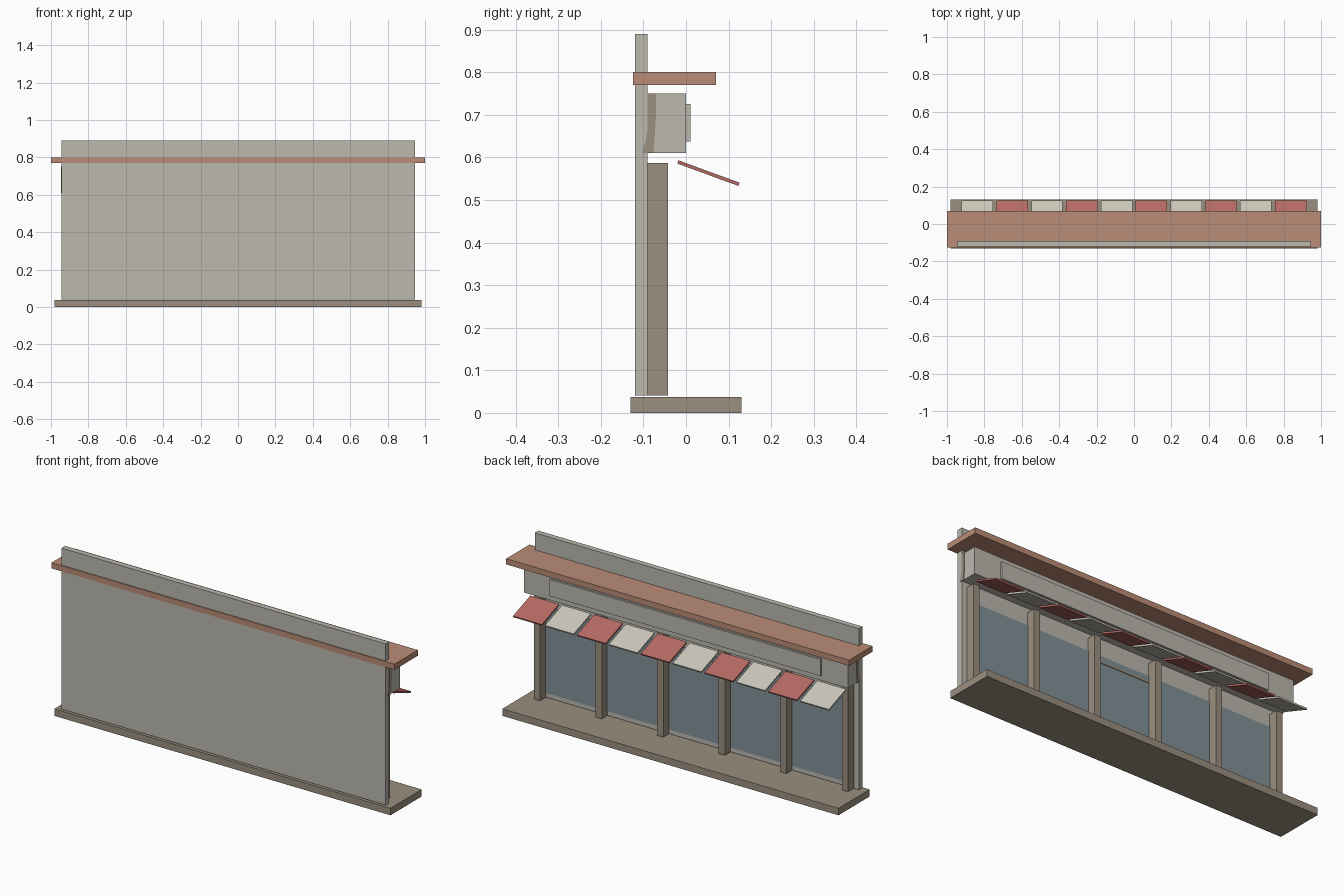
import bpy
import math

old = bpy.data.objects.get("Cube")
if old:
    bpy.data.objects.remove(old, do_unlink=True)


def material(name, rgb):
    """Flat material from an sRGB colour in 0-255."""
    linear = [((c / 255 + 0.055) / 1.055) ** 2.4 for c in rgb] + [1]
    mat = bpy.data.materials.new(name)
    mat.use_nodes = True
    mat.diffuse_color = linear
    mat.node_tree.nodes["Principled BSDF"].inputs["Base Color"].default_value = linear
    return mat


plaster = material("pale plaster", (188, 184, 175))
taupe = material("taupe stone", (155, 143, 127))
terracotta = material("terracotta", (186, 140, 118))
red = material("faded red", (182, 106, 100))
cream = material("cream", (203, 200, 186))
glass = material("blue grey glass", (130, 145, 153))


def box(name, x, y, z, mat):
    """Box given by its (min, max) range on each axis."""
    spans = (x, y, z)
    bpy.ops.mesh.primitive_cube_add(size=1, location=[(a + b) / 2 for a, b in spans])
    obj = bpy.context.object
    obj.name = name
    obj.scale = [b - a for a, b in spans]
    obj.data.materials.append(mat)
    return obj


# Slab, rear wall and cornice
box("base_slab", (-0.98, 0.98), (-0.13, 0.13), (0, 0.037), taupe)
box("rear_wall", (-0.945, 0.945), (-0.12, -0.09), (0.041, 0.89), plaster)
box("cornice", (-1, 1), (-0.125, 0.07), (0.77, 0.80), terracotta)

# Fascia and raised sign board
box("fascia", (-0.944, 0.944), (-0.09, 0), (0.61, 0.75), plaster)
box("sign_board", (-0.79, 0.79), (0, 0.01), (0.637, 0.725), plaster)

# Curved trim at both fascia ends
profile = [(-0.071, 0.75), (-0.071, 0.69), (-0.074, 0.64), (-0.077, 0.61),
           (-0.103, 0.61), (-0.094, 0.64), (-0.09, 0.67), (-0.09, 0.75)]
for side, label in ((1, "left"), (-1, "right")):
    n = len(profile)
    verts = [(side * x, y, z) for x in (0.944, 0.947) for y, z in profile]
    faces = [list(range(n))[::-1], list(range(n, 2 * n))]
    faces += [(i, (i + 1) % n, (i + 1) % n + n, i + n) for i in range(n)]
    if side > 0:
        faces = [list(f) for f in faces]
    else:
        faces = [list(f)[::-1] for f in faces]
    mesh = bpy.data.meshes.new(f"fascia_end_trim_{label}")
    mesh.from_pydata(verts, [], faces)
    mesh.materials.append(taupe)
    trim = bpy.data.objects.new(mesh.name, mesh)
    bpy.context.collection.objects.link(trim)

# Six pillars with a window in each bay
pillars = 6
spacing = 0.359
half = 0.018
first = -spacing * (pillars - 1) / 2
for i in range(pillars):
    x = first + i * spacing
    box(f"pillar_{i + 1}", (x - half, x + half), (-0.09, -0.042), (0.041, 0.587), taupe)
    if i < pillars - 1:
        box(f"window_{i + 1}", (x + half, x + spacing - half),
            (-0.09, -0.087), (0.065, 0.52), glass)

# Thin rail across the central bay
box("door_rail", (-0.16, 0.16), (-0.09, -0.084), (0.482, 0.492), taupe)

# Sloping awning of alternating panels
panels = 10
pitch = 0.186
for i in range(panels):
    x = (i - (panels - 1) / 2) * pitch
    panel = box(f"awning_panel_{i + 1}", (x - 0.084, x + 0.084),
                (-0.024, 0.129), (0.559, 0.567), red if i % 2 else cream)
    panel.rotation_euler.x = -math.atan2(0.053, 0.145)
